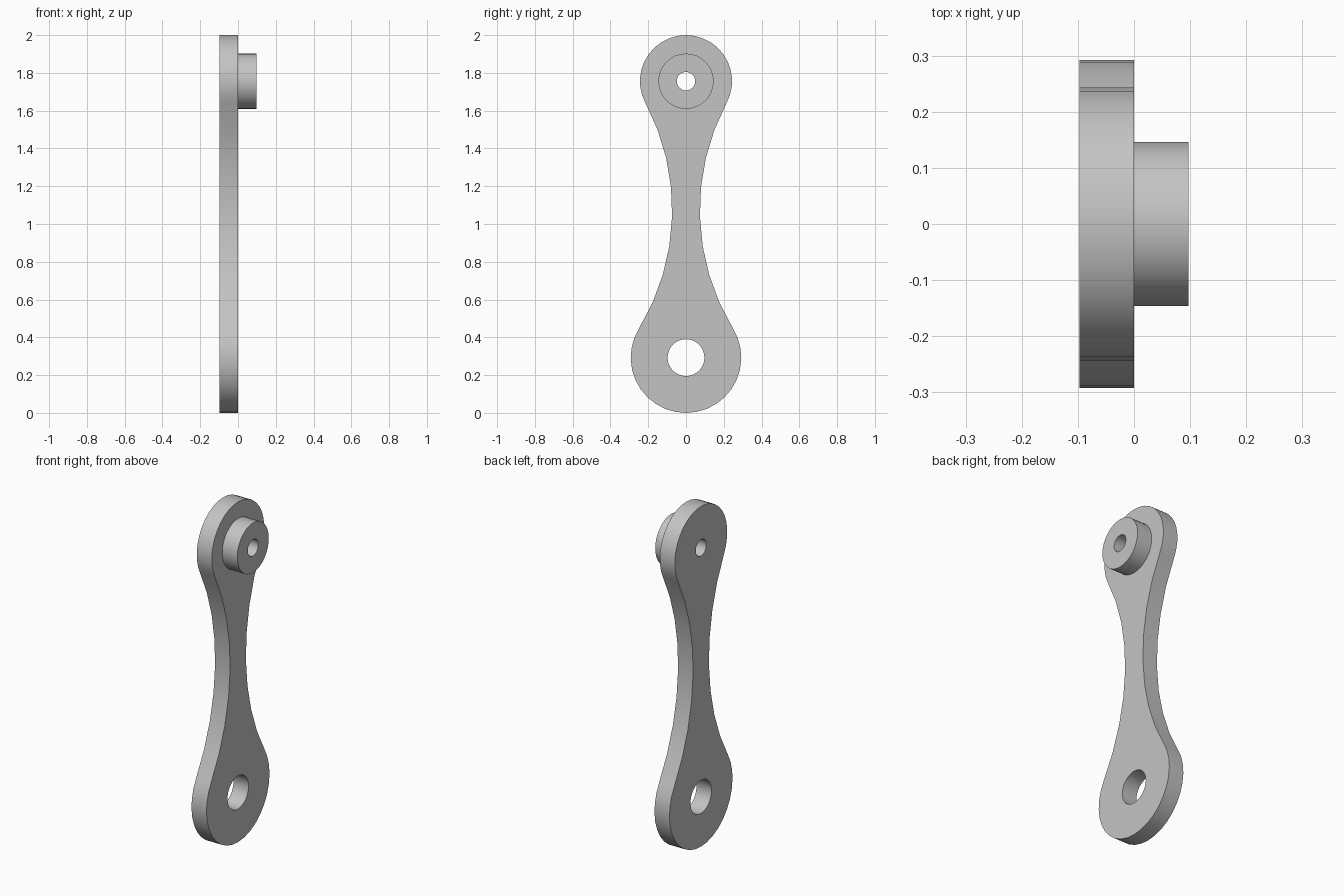
import bpy
import bmesh
from math import sin, cos, pi, atan2, sqrt

old = bpy.data.objects.get("Cube")
if old:
    bpy.data.objects.remove(old, do_unlink=True)

U = 2 / 20.5                # one design unit: the thickness of the arm
LOW, HIGH = 3.0, 18.0       # heights of the two hole centres
R_LOW, R_HIGH = 3.0, 2.5    # radii of the two rounded ends
WAIST, R_SIDE = 0.75, 12.37 # half width at the waist, radius of the hollow sides

grey = bpy.data.materials.new("plain grey")
grey.use_nodes = True
colour = (0.55, 0.55, 0.55, 1)
grey.diffuse_color = colour
grey.node_tree.nodes["Principled BSDF"].inputs["Base Color"].default_value = colour


def arc(cy, cz, r, start, end, steps):
    angles = [start + (end - start) * i / steps for i in range(steps + 1)]
    return [(cy + r * cos(a), cz + r * sin(a)) for a in angles]


def circle(cz, r, steps=32):
    return arc(0, cz, r, 0, 2 * pi, steps)[:-1]


def plate(name, loops, x0, x1):
    """Fill an outline with holes in the side plane and extrude it along x."""
    bm = bmesh.new()
    for loop in loops:
        verts = [bm.verts.new((x0 * U, y * U, z * U)) for y, z in loop]
        for a, b in zip(verts, verts[1:] + verts[:1]):
            bm.edges.new((a, b))
    bmesh.ops.triangle_fill(bm, use_beauty=True, edges=bm.edges[:])
    out = bmesh.ops.extrude_face_region(bm, geom=bm.faces[:], use_keep_orig=True)
    moved = [g for g in out["geom"] if isinstance(g, bmesh.types.BMVert)]
    bmesh.ops.translate(bm, verts=moved, vec=((x1 - x0) * U, 0, 0))
    bmesh.ops.recalc_face_normals(bm, faces=bm.faces[:])
    mesh = bpy.data.meshes.new(name)
    bm.to_mesh(mesh)
    bm.free()
    mesh.materials.append(grey)
    obj = bpy.data.objects.new(name, mesh)
    bpy.context.collection.objects.link(obj)
    bpy.ops.object.select_all(action='DESELECT')
    obj.select_set(True)
    bpy.context.view_layer.objects.active = obj
    bpy.ops.object.shade_smooth_by_angle(angle=pi / 6)
    return obj


# Arm outline: two round ends joined by hollow arcs tangent to both
side_y = WAIST + R_SIDE
rise = sqrt((R_SIDE + R_LOW) ** 2 - side_y ** 2)
waist_z = LOW + rise
t_low = atan2(rise, side_y)
t_high = atan2(HIGH - waist_z, side_y)
half = arc(0, LOW, R_LOW, -pi / 2, t_low, 11)
half += arc(side_y, waist_z, R_SIDE, pi + t_low, pi - t_high, 8)[1:-1]
half += arc(0, HIGH, R_HIGH, -t_high, pi / 2, 11)
outline = half + [(-y, z) for y, z in half[-2:0:-1]]

plate("arm", [outline, circle(LOW, 1.0), circle(HIGH, 0.5)], -1, 0)

# Raised collar around the upper hole
plate("collar", [circle(HIGH, 1.5), circle(HIGH, 0.5)], 0, 1)
